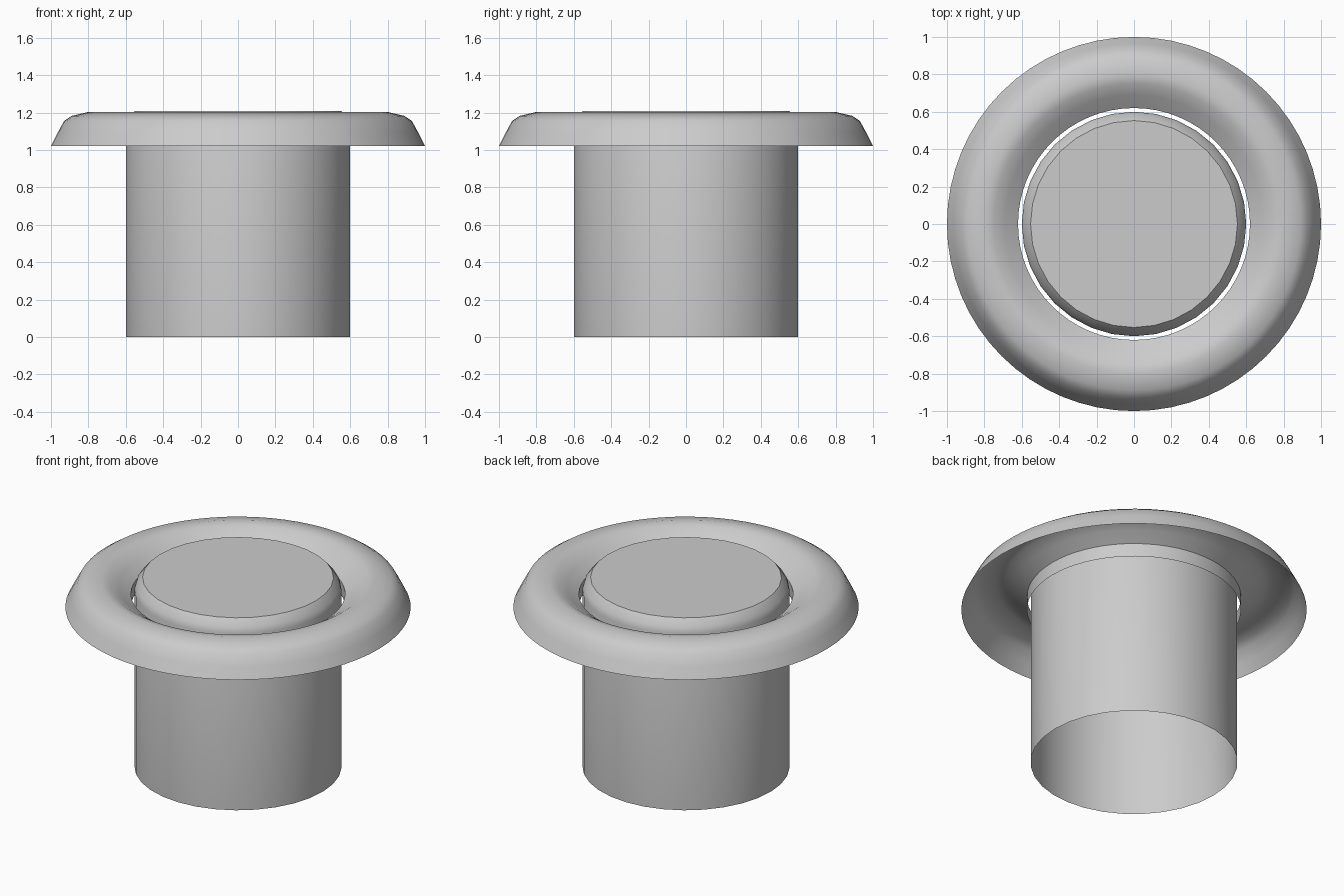
import bpy, bmesh, math

if "Cube" in bpy.data.objects:
    bpy.data.objects.remove(bpy.data.objects["Cube"])


def lathe(name, profile, sides, cap_top=False):
    """Revolve an (r, z) profile around the z axis."""
    bm = bmesh.new()
    rings = []
    for r, z in profile:
        rings.append([bm.verts.new((r * math.cos(2 * math.pi * i / sides),
                                    r * math.sin(2 * math.pi * i / sides), z))
                      for i in range(sides)])
    for low, high in zip(rings, rings[1:]):
        for i in range(sides):
            j = (i + 1) % sides
            bm.faces.new((low[i], low[j], high[j], high[i]))
    if cap_top:
        bm.faces.new(rings[-1])
    mesh = bpy.data.meshes.new(name)
    bm.to_mesh(mesh)
    bm.free()
    obj = bpy.data.objects.new(name, mesh)
    bpy.context.collection.objects.link(obj)
    bpy.ops.object.select_all(action='DESELECT')
    obj.select_set(True)
    bpy.context.view_layer.objects.active = obj
    bpy.ops.object.shade_smooth_by_angle(angle=math.radians(35))
    return obj


# Plunger: open-bottomed cylinder with a rounded shoulder and flat top
lathe("plunger", [(0.6, 0), (0.6, 1.13), (0.59, 1.165), (0.553, 1.208)], 32, cap_top=True)

# Collar: thin open shell, flared outside, dished inside, short inner wall
lathe("collar", [(1.0, 1.02), (0.965, 1.09), (0.93, 1.155), (0.89, 1.182), (0.8, 1.203),
                 (0.75, 1.192), (0.69, 1.155), (0.62, 1.105), (0.62, 1.02)], 64)
